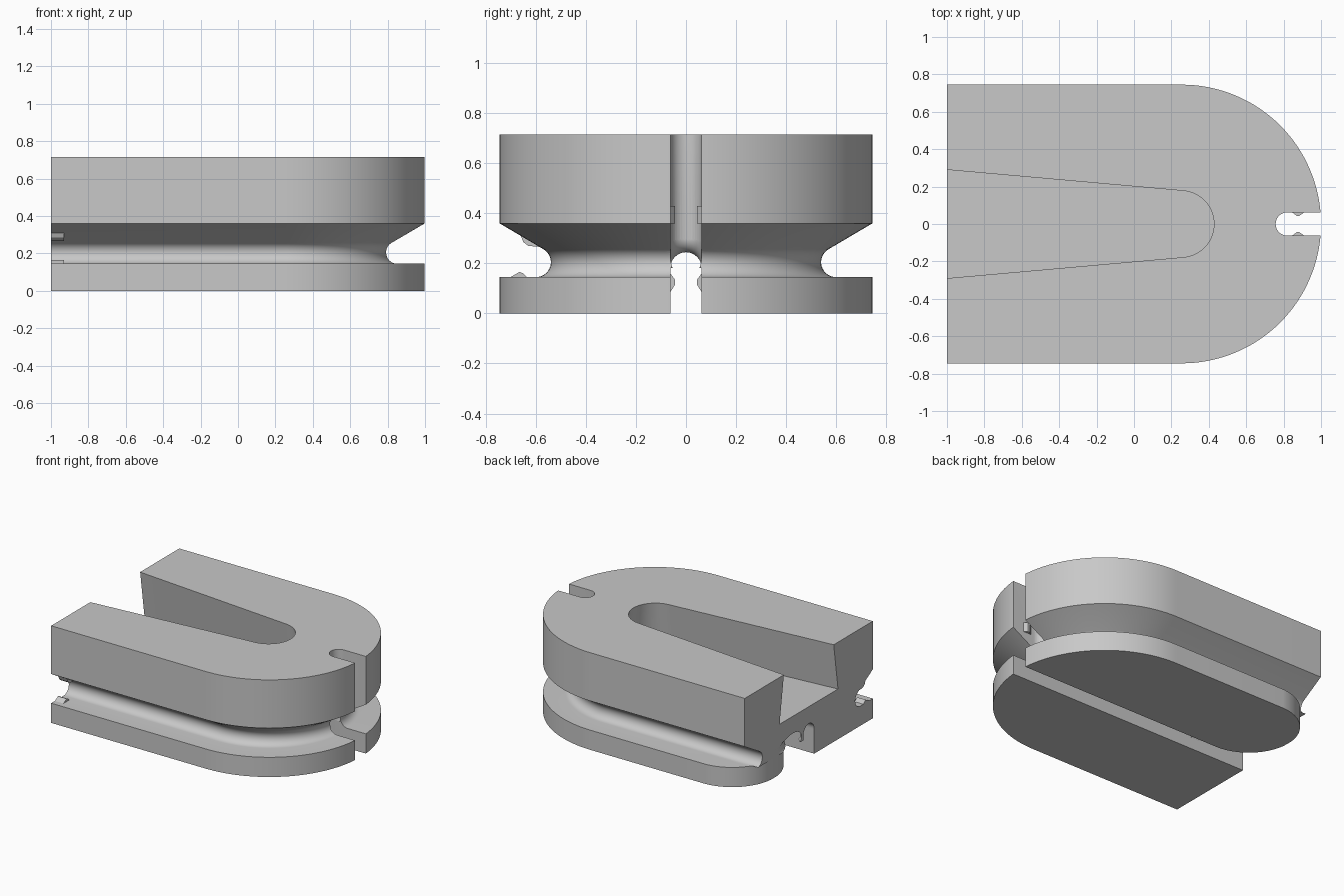
import bpy, bmesh, math
from mathutils import Vector

cube = bpy.data.objects.get("Cube")
if cube:
    bpy.data.objects.remove(cube)

R, CX, H = 0.745, 0.255, 0.715        # rounded end radius, its centre, height
W = 0.0625                            # half width of the cable channel
LOBE_X, LOBE_Y = -0.66, 0.404         # centre of the rounded lower corner
SLOT_X = 0.82                         # centre of the slot's round end

grey = bpy.data.materials.new("light grey")
grey.use_nodes = True
grey.diffuse_color = (0.58, 0.58, 0.58, 1)
grey.node_tree.nodes["Principled BSDF"].inputs["Base Color"].default_value = grey.diffuse_color


def arc(cx, cy, r, a0, a1, n):
    """Points on an arc, angles in degrees."""
    angles = [math.radians(a0 + (a1 - a0) * i / n) for i in range(n + 1)]
    return [(cx + r * math.cos(a), cy + r * math.sin(a)) for a in angles]


def loft(name, rings):
    """Closed solid through rings of equal point count."""
    bm = bmesh.new()
    loops = [[bm.verts.new(p) for p in ring] for ring in rings]
    n = len(loops[0])
    for a, b in zip(loops, loops[1:]):
        for i in range(n):
            j = (i + 1) % n
            bm.faces.new((a[i], a[j], b[j], b[i]))
    bm.faces.new(loops[0])
    bm.faces.new(loops[-1])
    bmesh.ops.recalc_face_normals(bm, faces=bm.faces)
    mesh = bpy.data.meshes.new(name)
    bm.to_mesh(mesh)
    bm.free()
    mesh.materials.append(grey)
    obj = bpy.data.objects.new(name, mesh)
    bpy.context.collection.objects.link(obj)
    return obj


def prism(name, outline, z0, z1):
    return loft(name, [[(x, y, z) for x, y in outline] for z in (z0, z1)])


def tube(name, path, radius, sides=32):
    """Round bar along a path of 3D points."""
    pts = [Vector(p) for p in path]
    rings, side = [], Vector((0, 1, 0))
    for i, p in enumerate(pts):
        along = (pts[min(i + 1, len(pts) - 1)] - pts[max(i - 1, 0)]).normalized()
        side = (side - along * side.dot(along)).normalized()
        up = along.cross(side)
        rings.append([p + side * x + up * y for x, y in
                      arc(0, 0, radius, 0, 360 - 360 / sides, sides - 1)])
    return loft(name, rings)


def cut(target, cutter):
    mod = target.modifiers.new("cut", 'BOOLEAN')
    mod.operation = 'DIFFERENCE'
    mod.solver = 'EXACT'
    mod.object = cutter
    bpy.context.view_layer.objects.active = target
    bpy.ops.object.modifier_apply(modifier=mod.name)
    bpy.data.objects.remove(cutter)


# Body: one profile (inset, height) carried round the U-shaped outline
profile = [(0, 0), (0, 0.145)] + arc(0.145, 0.205, 0.06, -90, 60, 14)
profile += [(0, 0.36), (0, H)]


def outline_ring(inset, z):
    r = R - inset
    pts = [(-1, -r)] + arc(CX, 0, r, -90, 90, 64) + [(-1, r)]
    return [(x, y, z) for x, y in pts]


# The arc bulges inward, towards larger inset
body = loft("body", [outline_ring(d, z) for d, z in profile])


# Undercut tapered pocket, open at the flat end
def pocket_ring(grow, z):
    r = 0.178 + grow
    end = 0.29 + grow
    pts = [(-1.1, -end - 0.009), (-1, -end)] + arc(0.25, 0, r, -85, 85, 32)
    return [(x, y, z) for x, y in pts + [(-1, end), (-1.1, end + 0.009)]]


depth, flare = H - 0.37, 0.05
cut(body, loft("pocket_cutter", [pocket_ring(flare, H - depth),
                                 pocket_ring(-flare * 0.1 / depth, H + 0.1)]))

# Upright slot in the nose
slot = arc(SLOT_X, 0, W, 90, 270, 24) + [(1.1, -W), (1.1, W)]
cut(body, prism("slot_cutter", slot, -0.15, 0.9))

# Round-topped channel: bend out of the slot, along the underside, out round the lobe
z_mid, bend = 0.1825, 0.12
path = [(x, 0, z) for x, z in arc(SLOT_X - bend, z_mid + bend, bend, 0, -90, 12)]
path += [(x, y, z_mid) for x, y in arc(LOBE_X, LOBE_Y, LOBE_Y, 270, 180, 24)]
cut(body, tube("bend_cutter", path, W - 0.0003))
arch = [(-W, -0.1)] + arc(0, z_mid, W, 180, 0, 20) + [(W, -0.1)]
cut(body, loft("channel_cutter", [[(x, y, z) for y, z in arch] for x in (-1.1, 0.7)]))
cut(body, prism("channel_end_cutter", [(0.69, -W), (SLOT_X, -W), (SLOT_X, W), (0.69, W)],
                -0.12, z_mid))

# Rounded corner of the lower lobe beside the channel
corner = arc(LOBE_X, LOBE_Y, LOBE_Y - W, 270, 90, 40)
corner += [(LOBE_X, 0.9), (-1.1, 0.9), (-1.1, 0), (LOBE_X, 0)]
cut(body, prism("lobe_cutter", corner, -0.13, 0.146))

bpy.ops.object.select_all(action='DESELECT')
body.select_set(True)
bpy.context.view_layer.objects.active = body
bpy.ops.object.shade_smooth_by_angle(angle=math.radians(25))

# Small retaining bumps in the slot and the channel, mirrored
for side, label in ((1, "left"), (-1, "right")):
    wall, tip = side * (W + 0.01), side * 0.044
    nub = [(0.83, wall), (0.845, side * W), (0.87, tip), (0.885, tip),
           (0.91, side * W), (0.925, wall)]
    prism("slot_bump_" + label, nub, 0.36, 0.43)
    shape = [(wall, 0.075), (side * W, 0.085), (tip, 0.115), (tip, 0.135),
             (side * W, 0.16), (wall, 0.17)]
    loft("channel_bump_" + label, [[(x, y, z) for y, z in shape] for x in (-0.62, -0.55)])

# Retaining ridges in the side groove, at the flat end
upper = [(-0.66, 0.31), (-0.65, 0.285), (-0.63, 0.27), (-0.57, 0.265), (-0.56, 0.28)]
lower = [(-0.71, 0.14), (-0.685, 0.155), (-0.665, 0.166), (-0.65, 0.16), (-0.63, 0.14)]
for name, shape in (("upper_groove_ridge", upper), ("lower_groove_ridge", lower)):
    loft(name, [[(x, y, z) for y, z in shape] for x in (-1, -0.93)])
